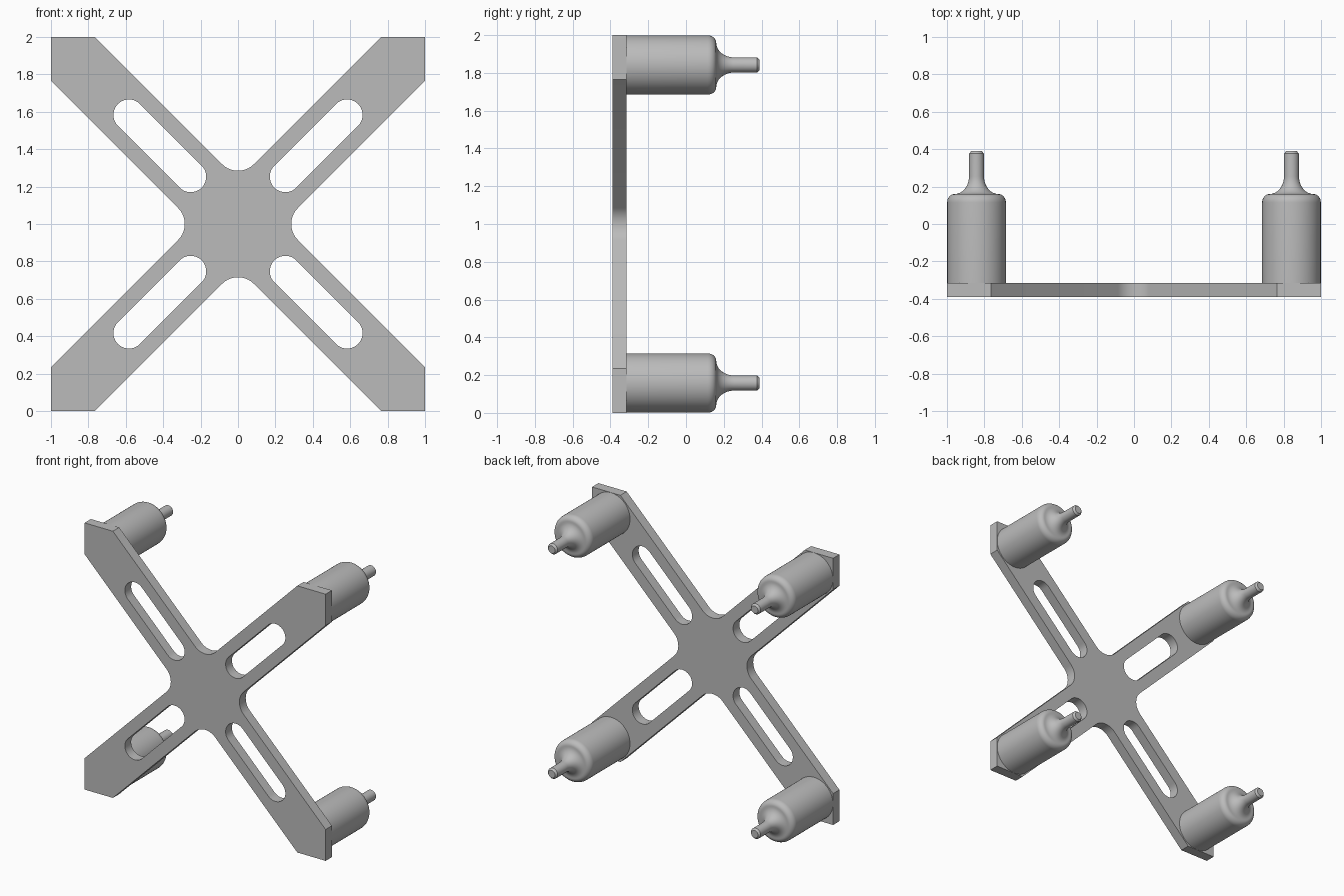
import bpy
import bmesh
from math import sin, cos, pi, radians
from mathutils import Matrix, Vector

cube = bpy.data.objects.get("Cube")
if cube:
    bpy.data.objects.remove(cube, do_unlink=True)

GREY = (0.5, 0.5, 0.5, 1.0)
grey = bpy.data.materials.new("plain grey")
grey.use_nodes = True
grey.diffuse_color = GREY
grey.node_tree.nodes["Principled BSDF"].inputs["Base Color"].default_value = GREY

FRONT, BACK, TIP = -0.39, -0.315, 0.39   # depths of plate faces and pin ends
NOTCH = 0.235                            # half width of an arm, measured along an axis
POST = 0.842                             # post offset from the centre


def arc(cx, cy, rx, ry, start, end, steps):
    angles = [radians(start + (end - start) * i / steps) for i in range(steps + 1)]
    return [Vector((cx + rx * cos(a), cy + ry * sin(a), 0)) for a in angles]


def add_object(name, mesh):
    mesh.materials.clear()
    mesh.materials.append(grey)
    obj = bpy.data.objects.new(name, mesh)
    bpy.context.collection.objects.link(obj)
    bpy.ops.object.select_all(action="DESELECT")
    obj.select_set(True)
    bpy.context.view_layer.objects.active = obj
    bpy.ops.object.shade_smooth_by_angle(angle=radians(30))
    return obj


# Cross plate: one quarter of the outline and one slot, turned four times
fillet = 0.12
quarter = arc(NOTCH + fillet * 2 ** 0.5, 0, fillet, fillet, 225, 135, 16)
quarter += [Vector((1, 1 - NOTCH, 0)), Vector((1, 1, 0)), Vector((1 - NOTCH, 1, 0))]
inner, outer, slot_radius = 0.253, 0.583, 0.083
slot = arc(inner, inner, slot_radius, slot_radius, 135, 315, 20)
slot += arc(outer, outer, slot_radius, slot_radius, -45, 135, 20)

turns = [Matrix.Rotation(k * pi / 2, 3, "Z") for k in range(4)]
loops = [[t @ p for t in turns for p in quarter]]
loops += [[t @ p for p in slot] for t in turns]

curve = bpy.data.curves.new("plate_outline", "CURVE")
curve.dimensions = "2D"
curve.fill_mode = "BOTH"
curve.extrude = (BACK - FRONT) / 2
for loop in loops:
    spline = curve.splines.new("POLY")
    spline.points.add(len(loop) - 1)
    spline.use_cyclic_u = True
    for point, co in zip(spline.points, loop):
        point.co = (co.x, co.y, 0, 1)
outline = bpy.data.objects.new("plate_outline", curve)
bpy.context.collection.objects.link(outline)
bpy.context.view_layer.update()
evaluated = outline.evaluated_get(bpy.context.evaluated_depsgraph_get())
plate_mesh = bpy.data.meshes.new_from_object(evaluated)
bpy.data.objects.remove(outline, do_unlink=True)

bm = bmesh.new()
bm.from_mesh(plate_mesh)
bmesh.ops.remove_doubles(bm, verts=bm.verts, dist=0.0001)
stand = Matrix.Translation((0, (FRONT + BACK) / 2, 1)) @ Matrix.Rotation(pi / 2, 4, "X")
bmesh.ops.transform(bm, matrix=stand, verts=bm.verts)
bmesh.ops.recalc_face_normals(bm, faces=bm.faces)
bm.to_mesh(plate_mesh)
bm.free()
add_object("cross_plate", plate_mesh)

# Post: round body, rounded shoulder, hollow neck and chamfered pin, turned about y
profile = [Vector((0, BACK, 0)), Vector((0.157, BACK, 0))]
profile += arc(0.118, 0.115, 0.039, 0.045, 0, 90, 8)
profile += arc(0.118, 0.255, 0.078, 0.095, 270, 180, 12)
profile += [Vector((0.04, TIP - 0.014, 0)), Vector((0.028, TIP, 0)), Vector((0, TIP, 0))]

bm = bmesh.new()
verts = [bm.verts.new(p) for p in profile]
edges = [bm.edges.new(pair) for pair in zip(verts, verts[1:])]
bmesh.ops.spin(bm, geom=verts + edges, cent=(0, 0, 0), axis=(0, 1, 0),
               angle=2 * pi, steps=64, use_duplicate=False)
bmesh.ops.remove_doubles(bm, verts=bm.verts, dist=0.0001)
bmesh.ops.recalc_face_normals(bm, faces=bm.faces)
post_mesh = bpy.data.meshes.new("post")
bm.to_mesh(post_mesh)
bm.free()

for side, sx in (("left", 1), ("right", -1)):
    for level, sz in (("upper", 1), ("lower", -1)):
        post = add_object(f"{level}_{side}_post", post_mesh)
        post.location = (sx * POST, 0, 1 + sz * POST)
